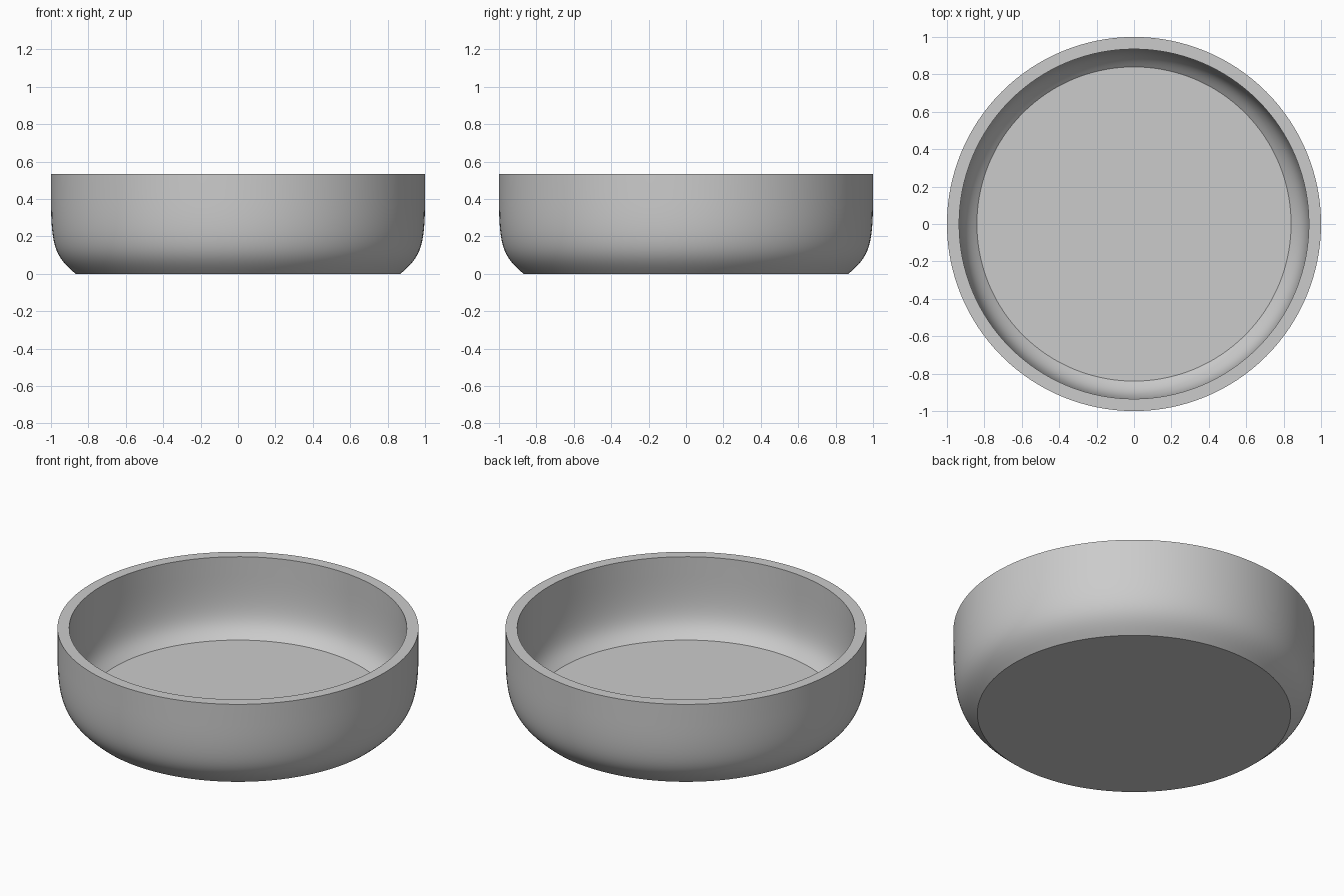
import bpy
import bmesh
import math
from mathutils import Matrix, Vector
from mathutils.geometry import interpolate_bezier

SEGMENTS = 128
HEIGHT = 0.535

if "Cube" in bpy.data.objects:
    bpy.data.objects.remove(bpy.data.objects["Cube"], do_unlink=True)

# Plain grey material
grey = bpy.data.materials.new("light_grey")
grey.use_nodes = True
colour = (0.6, 0.6, 0.6, 1)
grey.diffuse_color = colour
grey.node_tree.nodes["Principled BSDF"].inputs["Base Color"].default_value = colour


def curved_wall(*handles):
    """Points (radius, 0, height) along a rounded wall."""
    return interpolate_bezier(*[Vector((r, 0, z)) for r, z in handles], 16)


# Cross-section: outer wall upwards, across the rim, inner wall down to the floor
outer = curved_wall((0.868, 0), (0.975, 0.09), (1, 0.14), (1, 0.4))
inner = curved_wall((0.84, 0.07), (0.915, 0.135), (0.935, 0.18), (0.935, 0.42))
rim = [Vector((1, 0, HEIGHT)), Vector((0.935, 0, HEIGHT))]
profile = outer + rim + inner[::-1]

# Revolve the section into rings and bridge them
bm = bmesh.new()
rings = []
for p in profile:
    rings.append([bm.verts.new(Matrix.Rotation(math.tau * i / SEGMENTS, 3, 'Z') @ p)
                  for i in range(SEGMENTS)])
for low, high in zip(rings, rings[1:]):
    for i in range(SEGMENTS):
        j = (i + 1) % SEGMENTS
        bm.faces.new((low[i], low[j], high[j], high[i]))

# Flat underside and inside floor
bm.faces.new(rings[0][::-1])
bm.faces.new(rings[-1])
bmesh.ops.recalc_face_normals(bm, faces=bm.faces[:])

mesh = bpy.data.meshes.new("round_dish")
bm.to_mesh(mesh)
bm.free()
mesh.materials.append(grey)
dish = bpy.data.objects.new("round_dish", mesh)
bpy.context.collection.objects.link(dish)

# Smooth walls with crisp rim and floor edges
bpy.ops.object.select_all(action='DESELECT')
dish.select_set(True)
bpy.context.view_layer.objects.active = dish
bpy.ops.object.shade_smooth_by_angle(angle=math.radians(30))
